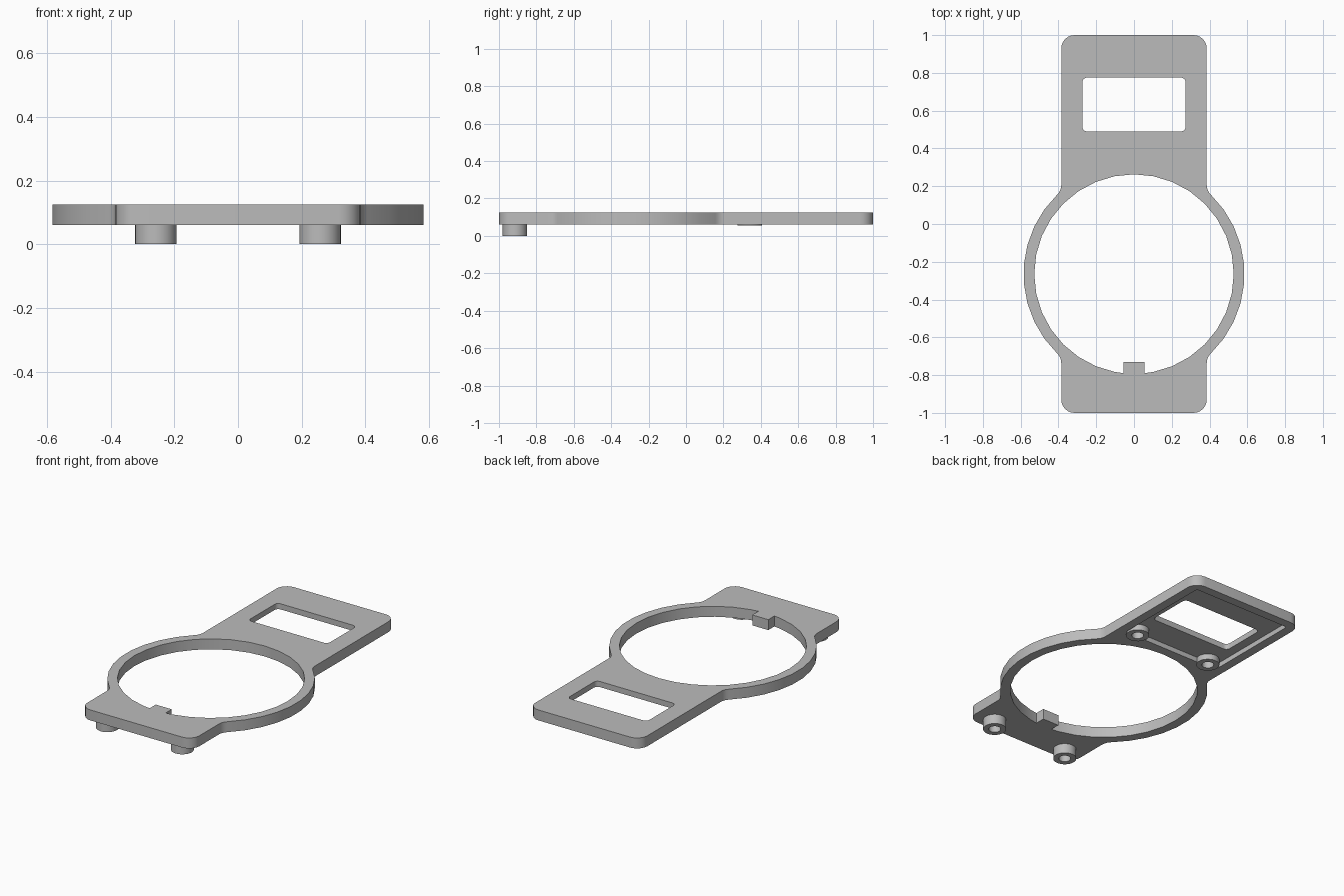
import bpy, bmesh
from math import sin, cos, pi, radians, sqrt, atan2, asin

if "Cube" in bpy.data.objects:
    bpy.data.objects.remove(bpy.data.objects["Cube"], do_unlink=True)

BOTTOM, TOP, POCKET_ROOF = 0.06, 0.125, 0.09
HALF_W, CORNER_R = 0.385, 0.07
RING_Y, RING_OUT, RING_IN = -0.265, 0.585, 0.528
TAB_W, TAB_Y = 0.055, -0.73
POST_X, POST_R, BORE_R = 0.258, 0.065, 0.034

grey = bpy.data.materials.new("plain grey")
grey.use_nodes = True
colour = (0.5, 0.5, 0.5, 1)
grey.diffuse_color = colour
grey.node_tree.nodes["Principled BSDF"].inputs["Base Color"].default_value = colour


def arc(cx, cy, r, a0, a1, steps):
    return [(cx + r * cos(a0 + (a1 - a0) * i / steps),
             cy + r * sin(a0 + (a1 - a0) * i / steps)) for i in range(steps + 1)]


def rounded_rect(hw, y0, y1, r):
    pts = []
    for k, (sx, cy) in enumerate([(1, y1 - r), (-1, y1 - r), (-1, y0 + r), (1, y0 + r)]):
        pts += arc(sx * (hw - r), cy, r, k * pi / 2, (k + 1) * pi / 2, 6)
    return pts


def prism(name, pts, z0, z1):
    """Extrude a flat outline between two heights."""
    bm = bmesh.new()
    face = bm.faces.new([bm.verts.new((x, y, z0)) for x, y in pts])
    ext = bmesh.ops.extrude_face_region(bm, geom=[face])
    for v in ext["geom"]:
        if isinstance(v, bmesh.types.BMVert):
            v.co.z = z1
    bmesh.ops.recalc_face_normals(bm, faces=bm.faces)
    mesh = bpy.data.meshes.new(name)
    bm.to_mesh(mesh)
    bm.free()
    mesh.materials.append(grey)
    obj = bpy.data.objects.new(name, mesh)
    bpy.context.collection.objects.link(obj)
    return obj


def combine(target, tool, operation):
    """Apply a boolean and remove the tool."""
    mod = target.modifiers.new("boolean", "BOOLEAN")
    mod.operation, mod.solver, mod.object = operation, "EXACT", tool
    bpy.ops.object.select_all(action="DESELECT")
    bpy.context.view_layer.objects.active = target
    target.select_set(True)
    bpy.ops.object.modifier_apply(modifier=mod.name)
    bpy.data.objects.remove(tool, do_unlink=True)


# Plate outline: right half, with fillets where the ring meets the straight sides
fillet = 0.07
fx = HALF_W + fillet
fdy = sqrt((RING_OUT + fillet) ** 2 - fx ** 2)
a = atan2(fdy, fx)
c = CORNER_R
half = arc(HALF_W - c, -1 + c, c, -pi / 2, 0, 6)
half += arc(fx, RING_Y - fdy, fillet, pi, pi - a, 4)
half += arc(0, RING_Y, RING_OUT, -a, a, 9)[1:-1]
half += arc(fx, RING_Y + fdy, fillet, pi + a, pi, 4)
half += arc(HALF_W - c, 1 - c, c, 0, pi / 2, 6)
plate = prism("mounting_plate", half + [(-x, y) for x, y in reversed(half)], BOTTOM, TOP)

# Round opening, leaving the small locating tab at the front
t = asin(TAB_W / RING_IN)
opening = [p for p in arc(0, RING_Y, RING_IN, -pi / 2, 3 * pi / 2, 32)[1:-1]]
foot = RING_Y - RING_IN * cos(t)
opening = [(TAB_W, TAB_Y), (TAB_W, foot)] + opening + [(-TAB_W, foot), (-TAB_W, TAB_Y)]
combine(plate, prism("opening_cutter", opening, 0, 0.2), "DIFFERENCE")

# Rectangular window and the shallow pocket around it on the underside
combine(plate, prism("window_cutter", rounded_rect(0.273, 0.49, 0.775, 0.025), 0, 0.2), "DIFFERENCE")
combine(plate, prism("pocket_cutter", rounded_rect(0.33, 0.32, 0.945, 0.015), 0, POCKET_ROOF), "DIFFERENCE")

# Four hollow posts: long ones at the front, short ones by the pocket
for y, z0 in [(-0.915, 0), (0.34, 0.055)]:
    for x in (-POST_X, POST_X):
        combine(plate, prism("post", arc(x, y, POST_R, 0, 2 * pi, 32)[:-1], z0, 0.1), "UNION")
        combine(plate, prism("bore", arc(x, y, BORE_R, 0, 2 * pi, 24)[:-1], -0.1, 0.11), "DIFFERENCE")

bpy.ops.object.select_all(action="DESELECT")
plate.select_set(True)
bpy.context.view_layer.objects.active = plate
bpy.ops.object.shade_smooth_by_angle(angle=radians(30))
